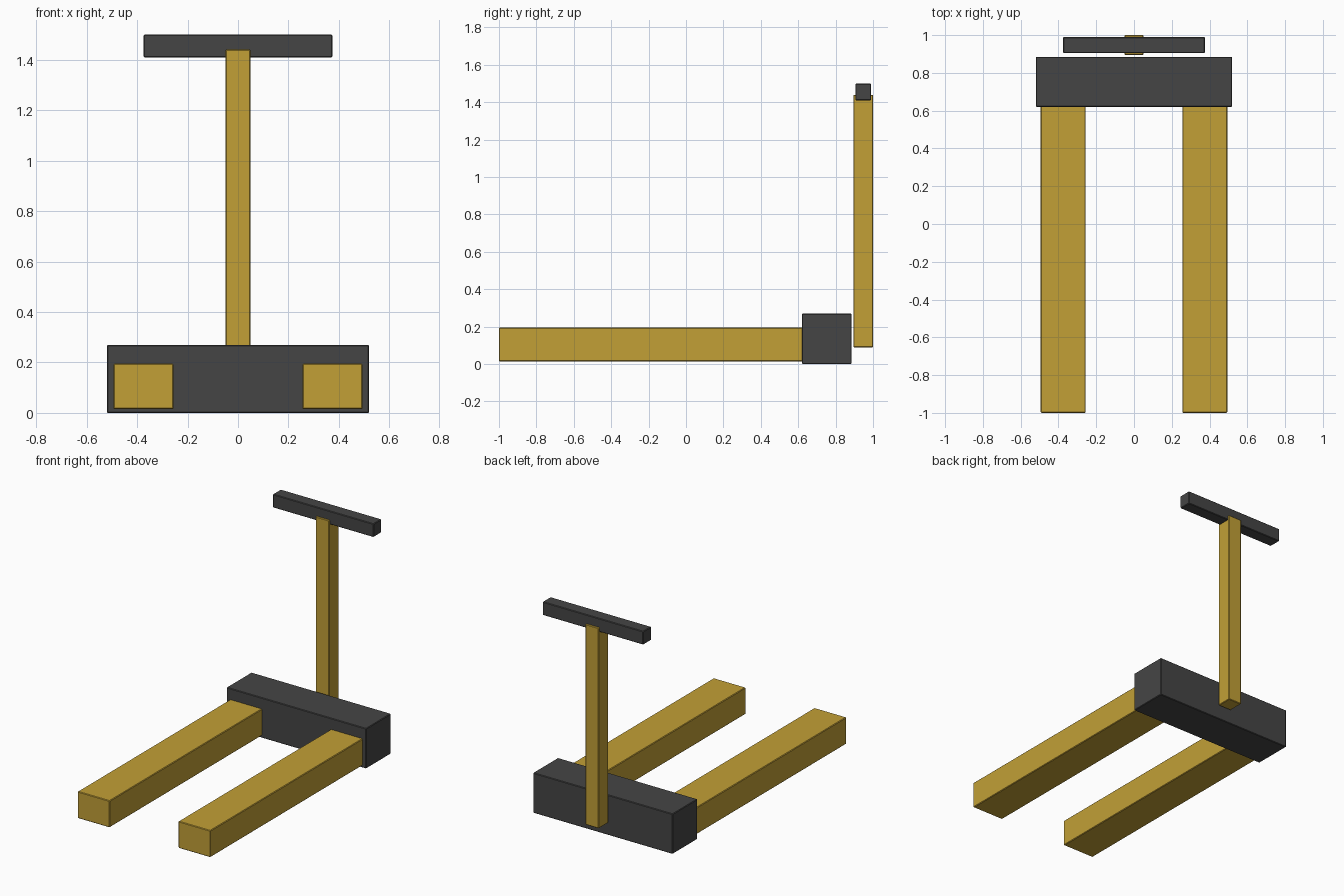
import bpy
import bmesh
from mathutils import Vector

default = bpy.data.objects.get("Cube")
if default:
    bpy.data.objects.remove(default, do_unlink=True)


def make_material(name, colour):
    mat = bpy.data.materials.new(name)
    mat.use_nodes = True
    mat.diffuse_color = colour
    mat.node_tree.nodes["Principled BSDF"].inputs["Base Color"].default_value = colour
    return mat


yellow = make_material("mustard yellow", (0.54, 0.35, 0.037, 1))
grey = make_material("dark grey", (0.06, 0.06, 0.06, 1))


def box(name, low, high, mat):
    """Box between two corners with a very fine edge bevel."""
    low, high = Vector(low), Vector(high)
    mesh = bpy.data.meshes.new(name)
    bm = bmesh.new()
    bmesh.ops.create_cube(bm, size=1)
    bmesh.ops.scale(bm, vec=high - low, verts=bm.verts)
    bmesh.ops.translate(bm, vec=(low + high) / 2, verts=bm.verts)
    bm.to_mesh(mesh)
    bm.free()
    mesh.materials.append(mat)
    obj = bpy.data.objects.new(name, mesh)
    bpy.context.collection.objects.link(obj)
    bevel = obj.modifiers.new("edge bevel", "BEVEL")
    bevel.width = 0.004
    bevel.segments = 1
    return obj


# Rear housing
box("rear_housing", (-0.52, 0.62, 0), (0.52, 0.885, 0.27), grey)

# Pair of forks, butting against the housing
for side, x in (("right", -0.375), ("left", 0.375)):
    box(side + "_fork", (x - 0.119, -1, 0.015), (x + 0.119, 0.63, 0.195), yellow)

# Upright post and cross handle
box("upright_post", (-0.05, 0.895, 0.09), (0.05, 1, 1.44), yellow)
box("cross_handle", (-0.375, 0.905, 1.41), (0.375, 0.99, 1.5), grey)
